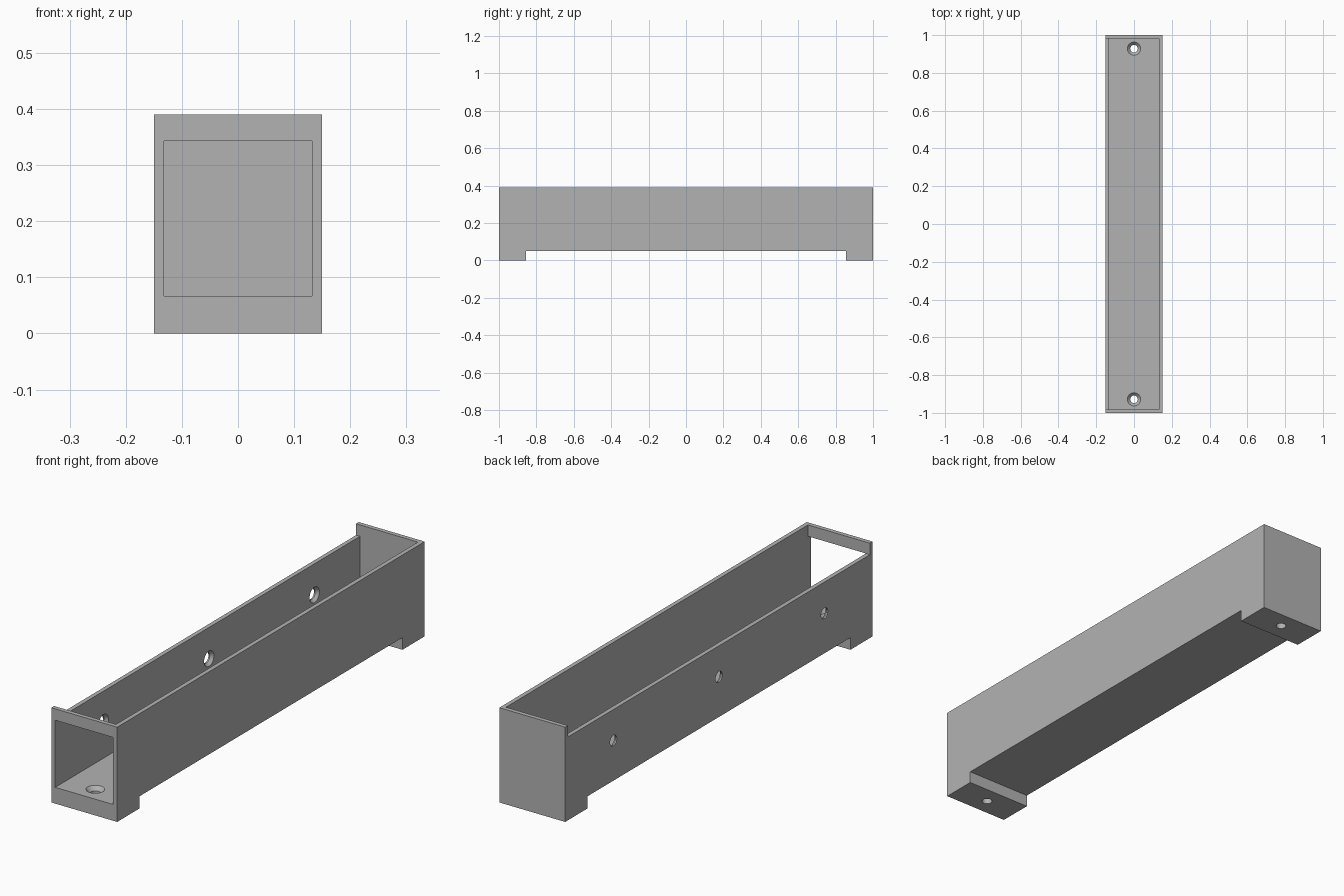
import bpy, bmesh, math
from mathutils import Matrix, Vector

if "Cube" in bpy.data.objects:
    bpy.data.objects.remove(bpy.data.objects["Cube"], do_unlink=True)

HALF_W, HALF_L, HEIGHT = 0.15, 1.0, 0.39
WALL, FLOOR, RIM = 0.018, 0.067, 0.343
FOOT_H, FOOT_Y = 0.05, 0.855
IN_W, IN_L = HALF_W - WALL, HALF_L - WALL

grey = bpy.data.materials.new("plain grey")
grey.use_nodes = True
grey.diffuse_color = (0.45, 0.45, 0.45, 1)
grey.node_tree.nodes["Principled BSDF"].inputs["Base Color"].default_value = (0.45, 0.45, 0.45, 1)


def make(name, bm):
    bmesh.ops.recalc_face_normals(bm, faces=bm.faces)
    mesh = bpy.data.meshes.new(name)
    bm.to_mesh(mesh)
    bm.free()
    mesh.materials.append(grey)
    obj = bpy.data.objects.new(name, mesh)
    bpy.context.collection.objects.link(obj)
    return obj


def box(name, lo, hi):
    lo, hi = Vector(lo), Vector(hi)
    bm = bmesh.new()
    bmesh.ops.create_cube(bm, size=1, matrix=Matrix.Translation((lo + hi) / 2)
                          @ Matrix.Diagonal((*(hi - lo), 1)))
    return make(name, bm)


def screw_hole(name, place, rings, sides=32):
    """Solid stacked from (radius, height) rings, wide end along local +z."""
    bm = bmesh.new()
    loops = [[bm.verts.new((r * math.cos(2 * math.pi * i / sides),
                            r * math.sin(2 * math.pi * i / sides), z))
              for i in range(sides)] for r, z in rings]
    for a, b in zip(loops, loops[1:]):
        for i in range(sides):
            j = (i + 1) % sides
            bm.faces.new((a[i], a[j], b[j], b[i]))
    bm.faces.new(loops[0])
    bm.faces.new(loops[-1])
    bm.transform(place)
    return make(name, bm)


# Body: side profile with two feet, extruded across the width
profile = [(-HALF_L, 0), (-FOOT_Y, 0), (-FOOT_Y, FOOT_H), (FOOT_Y, FOOT_H),
           (FOOT_Y, 0), (HALF_L, 0), (HALF_L, HEIGHT), (-HALF_L, HEIGHT)]
bm = bmesh.new()
side = bm.faces.new([bm.verts.new((-HALF_W, y, z)) for y, z in profile])
ext = bmesh.ops.extrude_face_region(bm, geom=[side])
bmesh.ops.translate(bm, vec=(2 * HALF_W, 0, 0),
                    verts=[g for g in ext["geom"] if isinstance(g, bmesh.types.BMVert)])
body = make("trough_body", bm)

# Open cavity, front window and the lowered right wall
cutters = [
    box("cavity_cutter", (-IN_W, -IN_L, FLOOR), (IN_W, IN_L, 0.5)),
    box("front_window_cutter", (-IN_W, -1.1, FLOOR), (IN_W, -0.9, RIM)),
    box("lowered_wall_cutter", (-0.2, -IN_L, RIM), (0, IN_L, 0.5)),
]

# Countersunk holes through the feet
for y in (-0.928, 0.928):
    cutters.append(screw_hole("foot_hole_cutter", Matrix.Translation((0, y, FLOOR)),
                              [(0.02, -0.1), (0.02, -0.016), (0.035, 0), (0.035, 0.02)]))

# Countersunk holes through the right wall, wide on the inside
for y in (-0.686, 0, 0.686):
    place = Matrix.Translation((-IN_W, y, 0.215)) @ Matrix.Rotation(math.pi / 2, 4, "Y")
    cutters.append(screw_hole("wall_hole_cutter", place,
                              [(0.022, -0.05), (0.022, -0.012), (0.032, 0), (0.032, 0.02)]))

# Carve the body, then drop the cutters
bpy.context.view_layer.objects.active = body
body.select_set(True)
for cutter in cutters:
    cutter.hide_render = True
    mod = body.modifiers.new("carve", "BOOLEAN")
    mod.operation = "DIFFERENCE"
    mod.solver = "EXACT"
    mod.object = cutter
    bpy.ops.object.modifier_apply(modifier=mod.name)
    bpy.data.objects.remove(cutter, do_unlink=True)

bpy.ops.object.shade_smooth_by_angle(angle=math.radians(25))
